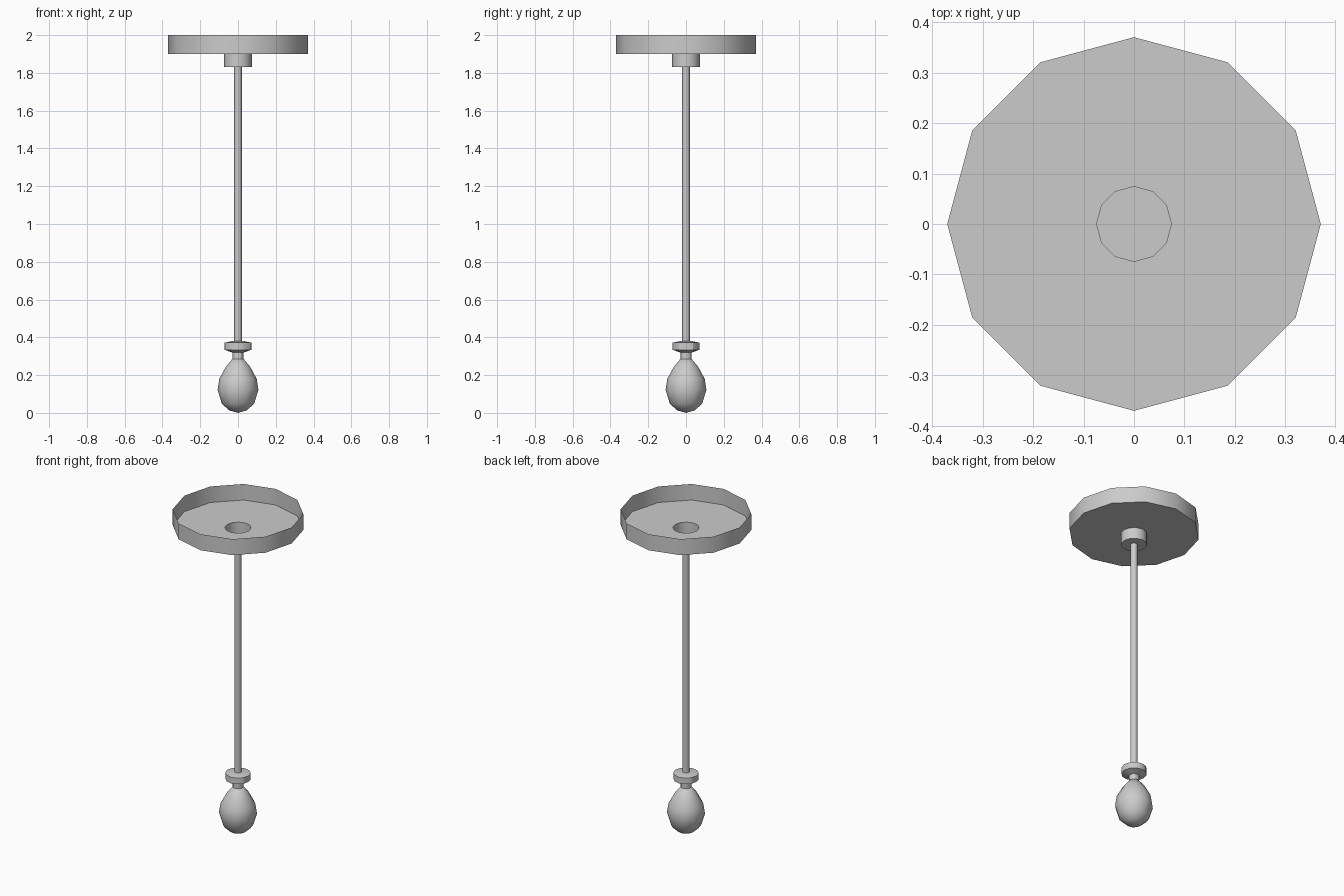
import bpy, bmesh
from math import cos, sin, tau, radians

if "Cube" in bpy.data.objects:
    bpy.data.objects.remove(bpy.data.objects["Cube"])

SIDES = 12

def lathe(name, profile, angle=40):
    """Revolve an (r, z) profile around z; r = 0 makes a single pole vertex."""
    bm = bmesh.new()
    rings = []
    for r, z in profile:
        if r == 0:
            rings.append([bm.verts.new((0, 0, z))] * SIDES)
        else:
            rings.append([bm.verts.new((r * cos(tau * i / SIDES), r * sin(tau * i / SIDES), z))
                          for i in range(SIDES)])
    for a, b in zip(rings, rings[1:]):
        for i in range(SIDES):
            j = (i + 1) % SIDES
            bm.faces.new(list(dict.fromkeys([a[i], a[j], b[j], b[i]])))
    bmesh.ops.recalc_face_normals(bm, faces=bm.faces)
    mesh = bpy.data.meshes.new(name)
    bm.to_mesh(mesh)
    bm.free()
    ob = bpy.data.objects.new(name, mesh)
    bpy.context.collection.objects.link(ob)
    bpy.ops.object.select_all(action='DESELECT')
    ob.select_set(True)
    bpy.context.view_layer.objects.active = ob
    bpy.ops.object.shade_smooth_by_angle(angle=radians(angle))
    return ob

# Open ceiling dish with its recessed collar (thin single-walled shell)
lathe("ceiling_canopy", [(0, 1.83), (0.074, 1.83), (0.074, 1.9), (0.37, 1.9), (0.37, 2.0)])

# Hanging rod
lathe("rod", [(0, 0.37), (0.02, 0.37), (0.02, 1.83), (0, 1.83)])

# Socket disc with a short neck
lathe("socket", [(0, 0.38), (0.03, 0.38), (0.072, 0.372), (0.072, 0.334), (0.03, 0.32),
                 (0.03, 0.285), (0, 0.285)], 30)

# Pear-shaped bulb
lathe("bulb", [(0, 0.29), (0.028, 0.288), (0.065, 0.243), (0.099, 0.18), (0.108, 0.122),
               (0.086, 0.05), (0.048, 0.014), (0, 0.0)], 60)
